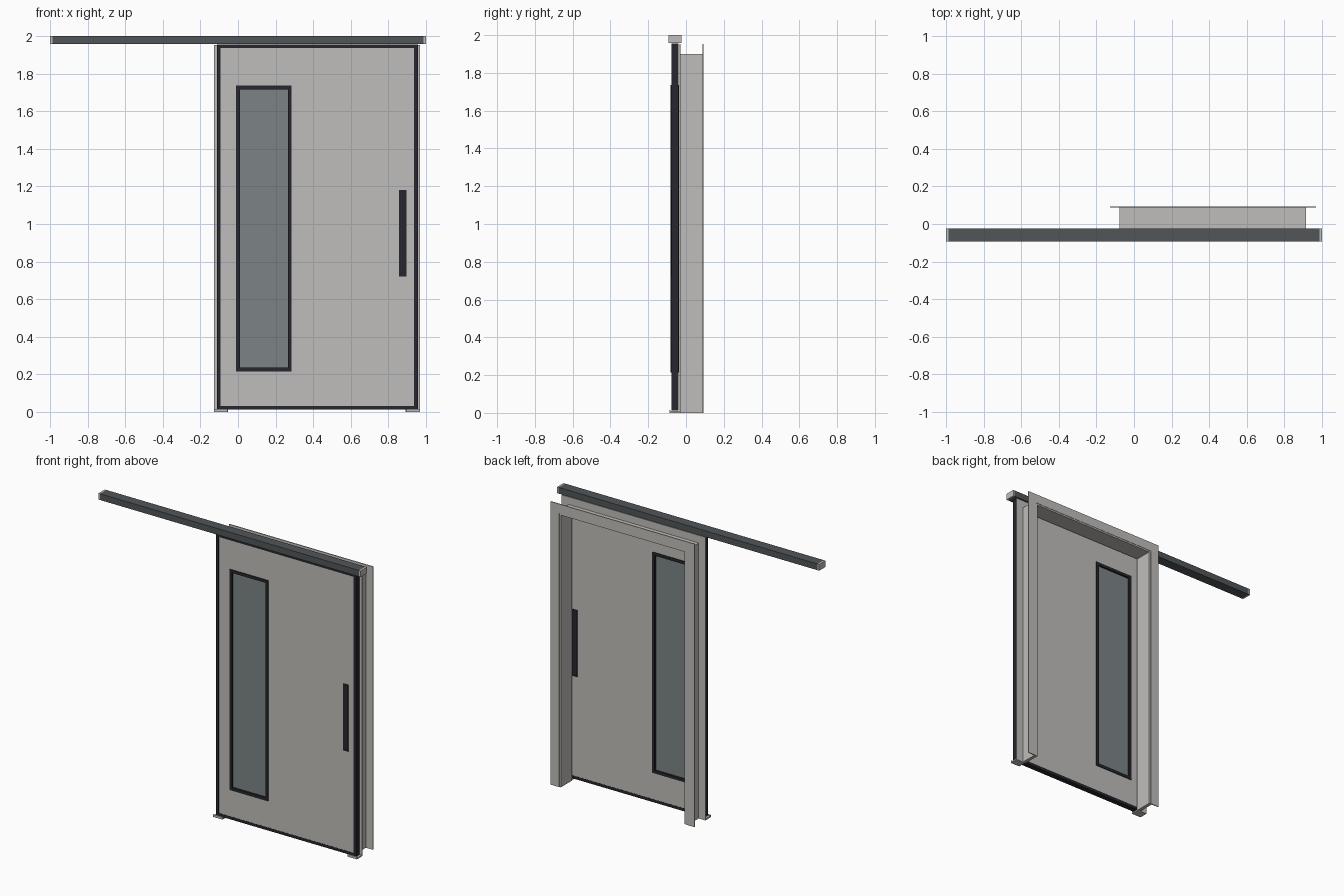
import bpy, bmesh

cube = bpy.data.objects.get("Cube")
if cube:
    bpy.data.objects.remove(cube, do_unlink=True)


def material(name, rgb):
    m = bpy.data.materials.new(name)
    m.use_nodes = True
    m.diffuse_color = (*rgb, 1)
    m.node_tree.nodes["Principled BSDF"].inputs["Base Color"].default_value = (*rgb, 1)
    return m


LIGHT = material("light warm grey", (0.53, 0.515, 0.495))
DARK = material("near black trim", (0.02, 0.019, 0.026))
RAIL = material("rail grey", (0.083, 0.093, 0.098))
GLASS = material("tinted glass", (0.2, 0.23, 0.235))


def finish(name, bm, mat):
    bmesh.ops.recalc_face_normals(bm, faces=bm.faces)
    mesh = bpy.data.meshes.new(name)
    bm.to_mesh(mesh)
    bm.free()
    mesh.materials.append(mat)
    obj = bpy.data.objects.new(name, mesh)
    bpy.context.collection.objects.link(obj)
    return obj


def box(name, rect, y0, y1, mat):
    """Box from a front rectangle (x0, x1, z0, z1) and a depth range."""
    x0, x1, z0, z1 = rect
    bm = bmesh.new()
    bmesh.ops.create_cube(bm, size=1)
    for v in bm.verts:
        v.co = (x1 if v.co.x > 0 else x0, y1 if v.co.y > 0 else y0,
                z1 if v.co.z > 0 else z0)
    return finish(name, bm, mat)


def surround(name, outer, inner, y0, y1, mat, closed=True):
    """Mitred border between two rectangles; open at the bottom if not closed."""
    bm = bmesh.new()
    sections = []
    for i, j in ((0, 2), (0, 3), (1, 3), (1, 2)):
        sections.append([bm.verts.new((r[i], y, r[j])) for r, y in
                         ((outer, y0), (outer, y1), (inner, y1), (inner, y0))])
    count = 4 if closed else 3
    for s in range(count):
        a, b = sections[s], sections[(s + 1) % 4]
        for k in range(4):
            n = (k + 1) % 4
            bm.faces.new((a[k], a[n], b[n], b[k]))
    if not closed:
        bm.faces.new(sections[0])
        bm.faces.new(sections[3])
    return finish(name, bm, mat)


def inset(rect, d):
    return (rect[0] + d, rect[1] - d, rect[2] + d, rect[3] - d)


# Sliding door leaf
front, back = -0.077, -0.041
door = (-0.113, 0.957, 0.012, 1.956)
window = (-0.01, 0.285, 0.215, 1.737)
surround("door_edge_trim", door, inset(door, 0.02), front, back, DARK)
surround("door_panel", inset(door, 0.02), inset(window, 0.01),
         front + 0.001, back - 0.001, LIGHT)
surround("window_trim", window, inset(window, 0.02),
         front - 0.004, back + 0.004, DARK)
box("window_glass", inset(window, 0.015), front + 0.009, back - 0.009, GLASS)

# Flush pulls on both faces
pull = (0.857, 0.897, 0.72, 1.18)
surround("pull_rim", pull, inset(pull, 0.007), front - 0.003, back + 0.003, DARK)
box("pull_plate", inset(pull, 0.006), front, back, DARK)

# Overhead rail with end caps
rail_y = (-0.0925, -0.0235)
box("rail", (-0.988, 0.988, 1.957, 2.0), *rail_y, RAIL)
for side, x in (("right", -1.0), ("left", 0.988)):
    box("rail_cap_" + side, (x, x + 0.012, 1.957, 2.0), *rail_y, LIGHT)

# Wall lining and the casing on both sides of the wall
lining = (-0.077, 0.915, 0, 1.9)
lining_in = (-0.053, 0.892, 0, 1.877)
casing = (-0.128, 0.968, 0, 1.952)
casing_in = (-0.065, 0.904, 0, 1.888)
surround("door_lining", lining, lining_in, -0.031, 0.09, LIGHT, closed=False)
for side, y in (("front", -0.034), ("back", 0.0865)):
    surround("casing_" + side, casing, casing_in, y, y + 0.006, LIGHT, closed=False)

# Floor guides: a base under the door with a low lip before it
for side, x in (("right", -0.128), ("left", 0.897)):
    box("floor_guide_" + side, (x, x + 0.071, 0, 0.009), -0.087, -0.03, LIGHT)
    box("floor_guide_lip_" + side, (x, x + 0.071, 0.009, 0.016), -0.087, -0.081, LIGHT)
